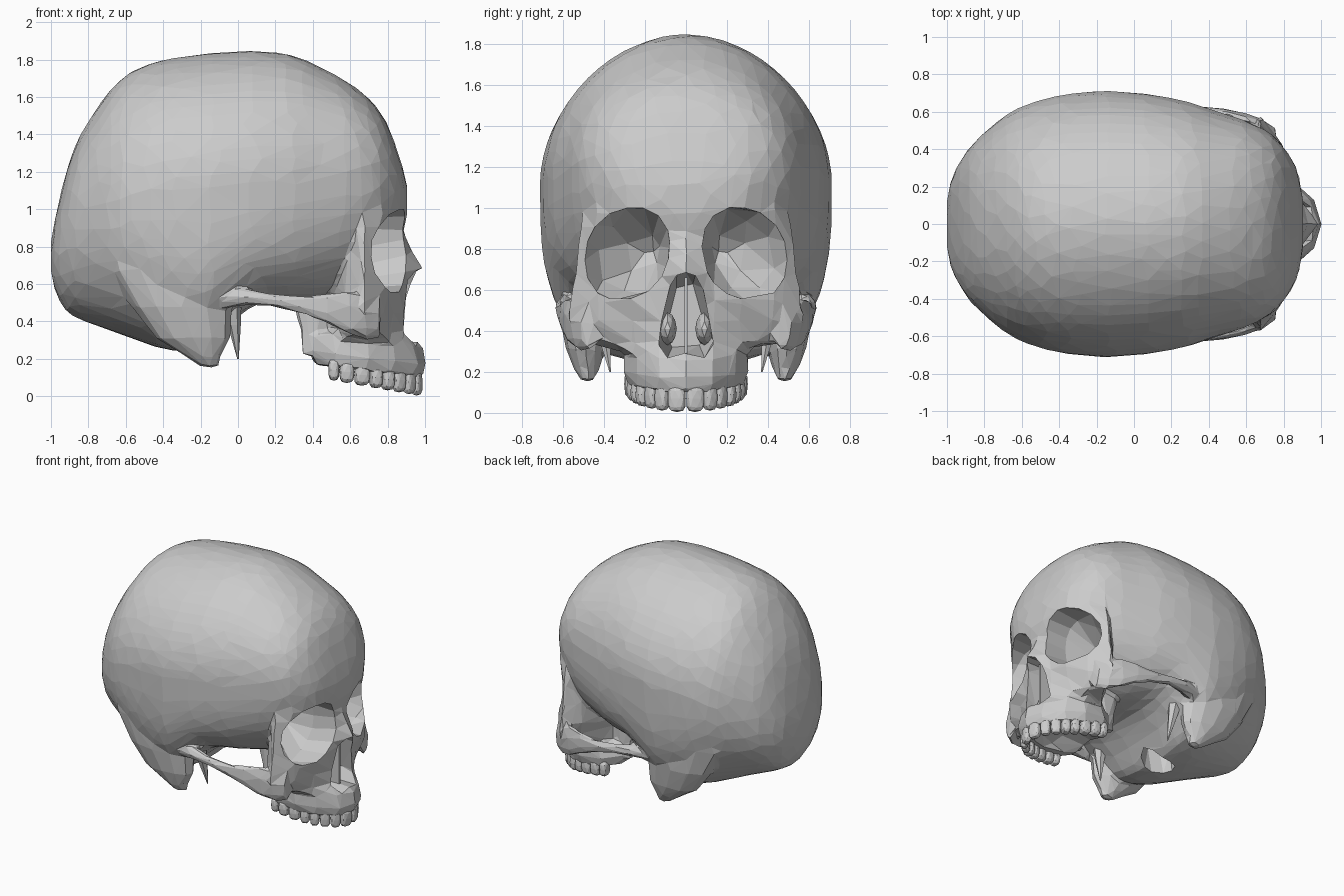
import bpy, bmesh, math
from mathutils import Matrix, Vector

if "Cube" in bpy.data.objects:
    bpy.data.objects.remove(bpy.data.objects["Cube"])


def loft(bm, rings):
    """Skin closed rings of equal length and cap both ends."""
    vs = [[bm.verts.new(p) for p in r] for r in rings]
    n = len(vs[0])
    for a, b in zip(vs, vs[1:]):
        for i in range(n):
            bm.faces.new((a[i], a[(i + 1) % n], b[(i + 1) % n], b[i]))
    bm.faces.new(vs[0])
    bm.faces.new(vs[-1][::-1])


def ring(c, axis, a, b, n=16, p=2.0):
    """Super-ellipse ring around centre c, across the x or z axis."""
    pts = []
    for i in range(n):
        t = 2 * math.pi * i / n
        u = a * math.copysign(abs(math.cos(t)) ** (2 / p), math.cos(t))
        v = b * math.copysign(abs(math.sin(t)) ** (2 / p), math.sin(t))
        off = (0, u, v) if axis == 'x' else (u, v, 0)
        pts.append(Vector(c) + Vector(off))
    return pts


def spline(rows, steps):
    """Catmull-Rom interpolation between rows of numbers."""
    out = []
    for i in range(len(rows) - 1):
        p0, p1, p2, p3 = (rows[min(max(i + k, 0), len(rows) - 1)] for k in (-1, 0, 1, 2))
        for s in range(steps):
            t = s / steps
            out.append([b + .5 * t * (c - a + t * (2 * a - 5 * b + 4 * c - d
                        + t * (3 * (b - c) + d - a))) for a, b, c, d in zip(p0, p1, p2, p3)])
    return out + [list(rows[-1])]


def make(name, bm):
    bmesh.ops.recalc_face_normals(bm, faces=bm.faces[:])
    me = bpy.data.meshes.new(name)
    bm.to_mesh(me)
    bm.free()
    ob = bpy.data.objects.new(name, me)
    bpy.context.collection.objects.link(ob)
    return ob


bone = bmesh.new()

# Braincase: sections along x (x, bottom, widest z, top, half width, lower fullness)
sections = [
    (-1.0, .66, .74, .82, .12, 2), (-.975, .56, .78, .96, .24, 1.9),
    (-.92, .46, .84, 1.19, .35, 1.9), (-.84, .41, .90, 1.40, .45, 1.95),
    (-.68, .35, 1.0, 1.64, .585, 2.1), (-.54, .30, 1.05, 1.75, .65, 2.4),
    (-.38, .25, 1.10, 1.80, .69, 2.8), (-.18, .25, 1.12, 1.83, .71, 3.1),
    (-.05, .38, 1.14, 1.84, .705, 3.3), (.10, .49, 1.15, 1.845, .69, 3.3),
    (.28, .50, 1.15, 1.825, .655, 2.9), (.45, .52, 1.15, 1.755, .60, 2.6),
    (.60, .57, 1.17, 1.67, .55, 2.4), (.72, .64, 1.15, 1.57, .49, 2),
    (.80, .75, 1.13, 1.45, .41, 2), (.87, .85, 1.1, 1.26, .29, 2),
    (.905, .97, 1.05, 1.12, .12, 2)]
rings = []
for x, zb, zc, zt, w, p in spline(sections, 3):
    up = ring((x, 0, zc), 'x', w, zt - zc, 64, 1.86 + .6 * (x + .1) ** 2)
    low = ring((x, 0, zc), 'x', w, zc - zb, 64, p)
    rings.append(up[:33] + low[33:])
loft(bone, rings)

# Face: levels along z (z, front x at y=0/.13/.26, then cheek, side and rear x,y)
levels = [
    (1.12, .895, .88, .85, .75, .42, .66, .455, .55, .40),
    (1.00, .905, .90, .885, .78, .43, .68, .49, .60, .44),
    (.88, .885, .86, .85, .75, .45, .67, .525, .60, .46),
    (.78, .93, .86, .83, .74, .46, .67, .535, .60, .46),
    (.68, .99, .89, .86, .75, .46, .67, .545, .58, .46),
    (.55, .93, .89, .865, .79, .43, .68, .565, .57, .46),
    (.45, .91, .885, .83, .78, .43, .67, .585, .60, .44),
    (.34, .91, .885, .81, .76, .36, .67, .48, .55, .30),
    (.26, .99, .94, .83, .70, .30, .55, .29, .40, .20),
    (.17, 1.005, .965, .84, .70, .305, .52, .30, .39, .20),
    (.10, .985, .945, .81, .68, .285, .52, .285, .42, .19)]
rings = []
for z, x0, x1, x2, x3, y3, x4, y4, x5, y5 in levels:
    half = [(x1, .13), (x2, .26 if z > .3 else .24), (x3, y3), (x4, y4), (x5, y5)]
    flat = [(x0, 0)] + half + [(.40, 0)] + [(x, -y) for x, y in half[::-1]]
    rings.append([(x, y, z + (max(0, .98 - x) * .12 if z < .3 else 0)) for x, y in flat])
loft(bone, rings)

for s in (1, -1):
    # Cheekbone tapering into its arch
    arch = [(.76, .46, .42, .05, .11), (.69, .51, .425, .045, .125),
            (.60, .56, .445, .032, .12), (.48, .592, .47, .026, .085),
            (.36, .605, .485, .024, .052), (.18, .61, .515, .03, .035),
            (.04, .585, .53, .05, .045), (-.12, .55, .53, .05, .06)]
    loft(bone, [ring((x, s * y, z), 'x', a, b, 12) for x, y, z, a, b in arch])
    # Mastoid process, broad where it joins the braincase
    mast = [(-.34, .49, .70, .36, .14), (-.30, .495, .48, .27, .125),
            (-.24, .49, .31, .20, .095), (-.19, .485, .22, .10, .065),
            (-.15, .48, .155, .045, .03)]
    loft(bone, [ring((x, s * y, z), 'z', a, b, 12) for x, y, z, a, b in mast])
    # Pterygoid plate behind the palate
    loft(bone, [ring((x, s * .17, z), 'z', a, .028, 10)
                for x, z, a in ((.38, .22, .04), (.40, .35, .07), (.38, .60, .12))])

skull = make("skull", bone)

# Cutters: eye sockets, nose opening, palate vault, spinal opening
cut = bmesh.new()
for s in (1, -1):
    socket = [(1.1, .285, .78, .207, .222), (.70, .285, .775, .207, .222),
              (.61, .265, .77, .165, .175), (.50, .215, .77, .09, .09),
              (.45, .18, .77, .02, .02)]
    outline = [ring((x, s * y, z), 'x', a, b, 16, 2.2) for x, y, z, a, b in socket]
    loft(cut, [[(v.x, v.y, v.z - .14 * (abs(v.y) - .285)) for v in r] for r in outline])
pear = [(0, .685), (.045, .67), (.08, .61), (.105, .50), (.13, .40), (.13, .33),
        (.09, .27), (.015, .29)]
pear += [(-y, z) for y, z in pear[:0:-1]]
loft(cut, [[(x, y * k, .47 + (z - .47) * k) for y, z in pear]
           for x, k in ((1.1, 1), (.80, 1), (.60, .75))])
bmesh.ops.create_icosphere(cut, subdivisions=3, radius=1,
                           matrix=Matrix.Translation((.58, 0, .10))
                           @ Matrix.Diagonal((.32, .195, .14, 1)))
loft(cut, [ring((-.22, 0, z), 'z', .13, .10, 14) for z in (.05, .42)])
cutter = make("cavity_cutter", cut)
cutter.hide_render = True

# Fuse the parts, carve the cavities, then reduce to irregular flat facets
m = skull.modifiers.new("fuse", 'REMESH')
m.mode, m.voxel_size = 'VOXEL', .015
m = skull.modifiers.new("soften", 'SMOOTH')
m.iterations = 6
m = skull.modifiers.new("carve", 'BOOLEAN')
m.operation, m.object, m.solver = 'DIFFERENCE', cutter, 'EXACT'
dg = bpy.context.evaluated_depsgraph_get()
count = sum(len(p.vertices) - 2 for p in skull.evaluated_get(dg).data.polygons)
m = skull.modifiers.new("facets", 'DECIMATE')
m.ratio = min(1, 2600 / count)
dg.update()
mesh = bpy.data.meshes.new_from_object(skull.evaluated_get(dg))
skull.modifiers.clear()
skull.data = mesh
for poly in mesh.polygons:
    poly.use_smooth = False
bpy.data.objects.remove(cutter)

# Nasal septum and side conchae
bm = bmesh.new()
bmesh.ops.create_cube(bm, size=1, matrix=Matrix.Translation((.73, 0, .46))
                      @ Matrix.Diagonal((.28, .014, .40, 1)))
for s in (1, -1):
    bmesh.ops.create_icosphere(bm, subdivisions=2, radius=1,
                               matrix=Matrix.Translation((.69, s * .09, .41))
                               @ Matrix.Diagonal((.12, .045, .08, 1)))
make("nasal_septum", bm)

# Styloid spikes under the ears
bm = bmesh.new()
for s in (1, -1):
    loft(bm, [ring((x, s * y, z), 'z', r, r, 6)
              for x, y, z, r in ((-.04, .42, .55, .06), (-.02, .40, .38, .035), (0, .37, .2, .004))])
make("styloid_spikes", bm)

# Upper teeth along an elliptical dental arch
A, B, CX = .43, .26, .53
widths = [.09, .072, .075, .068, .068, .085, .08, .06]
bm = bmesh.new()
for s in (1, -1):
    t = 0
    for i, w in enumerate(widths):
        speed = math.hypot(A * math.sin(t), B * math.cos(t))
        mid = t + .5 * w / speed
        t += w / math.hypot(A * math.sin(mid), B * math.cos(mid))
        x, y = CX + A * math.cos(mid), s * B * math.sin(mid)
        yaw = math.atan2(s * math.sin(mid) / B, math.cos(mid) / A)
        tall = .065 if i < 3 else .058
        low = .001 + (.97 - x) * .18
        depth = .06 if i < 3 else .085
        res = bmesh.ops.create_icosphere(bm, subdivisions=2, radius=1)
        mat = (Matrix.Translation((x, y, low + tall)) @ Matrix.Rotation(yaw, 4, 'Z')
               @ Matrix.Diagonal((depth / 2, w * .5, tall, 1)))
        for v in res["verts"]:
            v.co = mat @ Vector([math.copysign(abs(c) ** .65, c) for c in v.co])
make("upper_teeth", bm)
